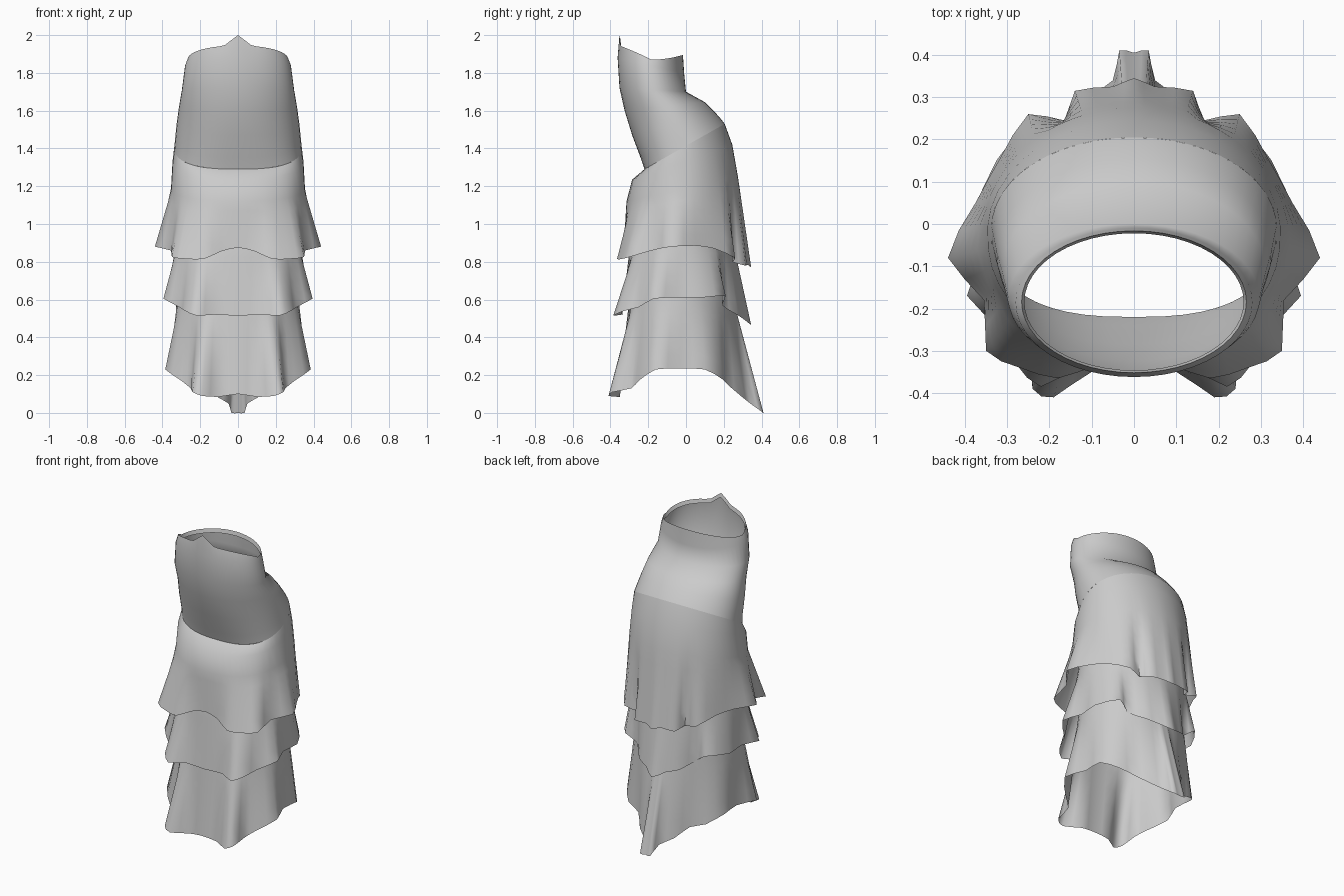
import bpy, bmesh, math
from mathutils import Vector

if "Cube" in bpy.data.objects:
    bpy.data.objects.remove(bpy.data.objects["Cube"])

grey = bpy.data.materials.new("grey cloth")
grey.diffuse_color = (0.6, 0.6, 0.6, 1)
grey.use_nodes = True
grey.node_tree.nodes["Principled BSDF"].inputs["Base Color"].default_value = grey.diffuse_color


def oval(angles, front_y, front_z, back_y, back_z, half_w, flat=2.0):
    """Tilted oval ring; angle 0 faces the front, flat > 2 squares the front."""
    ring = []
    for a in angles:
        s, c = math.sin(a), math.cos(a)
        p = 2 / flat if c > 0 else 1
        sx = math.copysign(abs(s) ** p, s)
        cx = math.copysign(abs(c) ** p, c)
        t = (1 - cx) / 2
        ring.append(Vector((half_w * sx, front_y + (back_y - front_y) * t,
                            front_z + (back_z - front_z) * t)))
    return ring


def loft(name, rings):
    bm = bmesh.new()
    rows = [[bm.verts.new(p) for p in r] for r in rings]
    n = len(rows[0])
    for up, low in zip(rows, rows[1:]):
        for i in range(n):
            j = (i + 1) % n
            bm.faces.new((up[i], low[i], low[j], up[j]))
    me = bpy.data.meshes.new(name)
    bm.to_mesh(me)
    bm.free()
    me.materials.append(grey)
    ob = bpy.data.objects.new(name, me)
    bpy.context.collection.objects.link(ob)
    bpy.ops.object.select_all(action='DESELECT')
    ob.select_set(True)
    bpy.context.view_layer.objects.active = ob
    bpy.ops.object.shade_smooth_by_angle(angle=math.radians(75))
    return ob


def hem_loop(half):
    """Mirror half a hem and add one softened point between neighbours."""
    pts = [Vector(p) for p in half]
    pts += [Vector((-p.x, p.y, p.z)) for p in reversed(pts[1:-1])]
    n, out = len(pts), []
    for i in range(n):
        a, b, c, d = (pts[(i + k) % n] for k in (-1, 0, 1, 2))
        out += [b, (b + c) * 0.55 - (a + d) * 0.05]
    return out


def spread(points, cy):
    """Angles around the tier, eased so neighbouring folds never cross."""
    raw = [math.atan2(p.x / 0.38, -(p.y - cy) / 0.36) % (2 * math.pi) for p in points]
    n = len(raw)
    raw[0] = 0.0
    for _ in range(3):
        raw = [0.0] + [(raw[i - 1] + 2 * raw[i] + (raw[i + 1] if i + 1 < n else 2 * math.pi)) / 4
                       for i in range(1, n)]
    return raw


def tier(name, ovals, half, flare_steps=5):
    """Ruffled tier: smooth ovals at the top flaring into the pleated hem."""
    hem = hem_loop(half)
    angles = spread(hem, -0.03)
    rings = [oval(angles, *o) for o in ovals]
    last = rings[-1]
    for k in range(1, flare_steps + 1):
        t = k / flare_steps
        rings.append([a.lerp(b, t) for a, b in zip(last, hem)])
    return loft(name, rings)


# Fitted waist and hip panel with a thin folded, peaked rim
N = 48
ang = [2 * math.pi * i / N for i in range(N)]
rim = oval(ang, -0.352, 1.9, -0.016, 1.9, 0.266)
for p, a in zip(rim, ang):
    c = math.cos(a)
    p.z = 1.87 + (0.075 * c ** 0.9 if c > 0 else 0.025 * c * c)
    p.z += 0.055 * max(0, 1 - abs(p.x) / 0.075) if c > 0 else 0
inner = [Vector((p.x * 0.975, -0.185 + (p.y + 0.185) * 0.965, p.z - 0.025)) for p in rim]
SEAM = (-0.22, 1.29, 0.205, 1.53, 0.337, 2.6)
loft("waist_panel", [
    inner, rim,
    oval(ang, -0.362, 1.88, -0.010, 1.80, 0.280),
    oval(ang, -0.352, 1.72, 0.0, 1.70, 0.297),
    oval(ang, -0.325, 1.60, 0.10, 1.645, 0.312),
    oval(ang, -0.285, 1.47, 0.155, 1.59, 0.325, 2.2),
    oval(ang, -0.24, 1.35, 0.19, 1.55, 0.333, 2.4),
    oval(ang, *SEAM)])

# Upper ruffle
tier("upper_tier", [SEAM,
                    (-0.285, 1.235, 0.245, 1.42, 0.347, 2.3),
                    (-0.315, 1.12, 0.275, 1.25, 0.355, 2.2)], [
    (0, -.33, .875), (.09, -.335, .855), (.18, -.365, .815), (.27, -.34, .815),
    (.35, -.30, .825), (.355, -.18, .86), (.44, -.08, .88), (.375, .05, .885),
    (.32, .15, .87), (.25, .26, .82), (.165, .245, .80),
    (.14, .315, .78), (.05, .325, .785), (0, .345, .77)])

# Middle ruffle
tier("middle_tier", [(-0.27, 1.0, 0.235, 1.0, 0.325, 2.2),
                     (-0.295, 0.9, 0.25, 0.9, 0.335, 2.2)], [
    (0, -.34, .515), (.13, -.34, .52), (.22, -.385, .515), (.28, -.33, .54),
    (.31, -.25, .56), (.395, -.17, .605), (.35, -.05, .61), (.36, .08, .61),
    (.28, .21, .62), (.21, .19, .57), (.14, .27, .52),
    (.07, .30, .50), (0, .345, .465)])

# Lower ruffle with the long back point
tier("lower_tier", [(-0.28, 0.72, 0.24, 0.72, 0.315, 2.2),
                    (-0.30, 0.6, 0.25, 0.6, 0.325, 2.2)], [
    (0, -.36, .10), (.1, -.35, .085), (.19, -.41, .09), (.24, -.39, .11),
    (.25, -.29, .13), (.30, -.25, .17), (.385, -.16, .23), (.335, -.03, .235),
    (.34, .1, .23), (.27, .19, .18), (.18, .22, .15),
    (.12, .29, .09), (.05, .34, .05), (.035, .41, 0), (0, .405, 0)])
